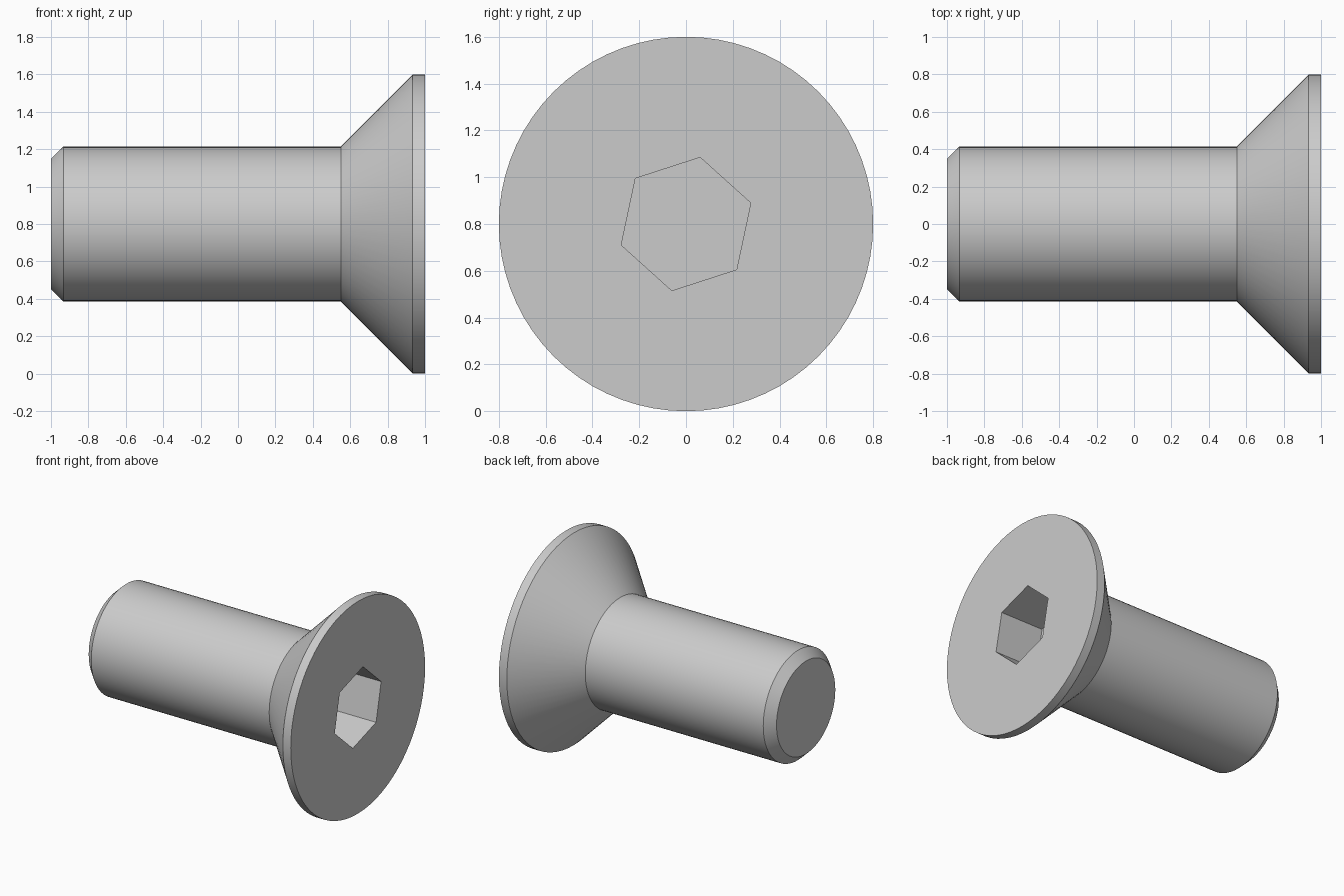
import bpy
import bmesh
import math

SEGMENTS = 72
AXIS_Z = 0.8
# Profile along the screw axis: (x, radius) from tip to head face
PROFILE = [(-1.0, 0.35), (-0.934, 0.414), (0.55, 0.414), (0.934, 0.8), (1.0, 0.8)]
SOCKET_RADIUS = 0.291
SOCKET_DEPTH = 0.36
SOCKET_TURN = math.radians(18)

cube = bpy.data.objects.get("Cube")
if cube:
    bpy.data.objects.remove(cube, do_unlink=True)

# Grey steel
steel = bpy.data.materials.new("grey_steel")
steel.use_nodes = True
colour = (0.6, 0.6, 0.6, 1.0)
steel.diffuse_color = colour
steel.node_tree.nodes["Principled BSDF"].inputs["Base Color"].default_value = colour

bm = bmesh.new()


def ring(x, radius, count, turn=0.0):
    """Circle of vertices around the screw axis."""
    angles = [turn + math.tau * i / count for i in range(count)]
    return [bm.verts.new((x, radius * math.cos(a), AXIS_Z + radius * math.sin(a)))
            for a in angles]


def bridge(a, b):
    """Quads between two rings of equal count."""
    n = len(a)
    for i in range(n):
        j = (i + 1) % n
        bm.faces.new((a[i], a[j], b[j], b[i]))


def loop_edges(verts):
    return [bm.edges.get((v, verts[i - 1])) for i, v in enumerate(verts)]


# Chamfered shank, conical head and thin rim
rings = [ring(x, r, SEGMENTS) for x, r in PROFILE]
for a, b in zip(rings, rings[1:]):
    bridge(a, b)
bm.faces.new(rings[0])

# Hexagonal socket with a flat floor
mouth = ring(1.0, SOCKET_RADIUS, 6, SOCKET_TURN)
floor = ring(1.0 - SOCKET_DEPTH, SOCKET_RADIUS, 6, SOCKET_TURN)
bridge(mouth, floor)
bm.faces.new(floor)

# Flat head face around the socket
bmesh.ops.triangle_fill(bm, use_beauty=True, use_dissolve=False,
                        edges=loop_edges(rings[-1]) + loop_edges(mouth))
bmesh.ops.recalc_face_normals(bm, faces=bm.faces[:])

mesh = bpy.data.meshes.new("countersunk_screw")
bm.to_mesh(mesh)
bm.free()
mesh.materials.append(steel)
screw = bpy.data.objects.new("countersunk_screw", mesh)
bpy.context.collection.objects.link(screw)

# Smooth sides with crisp edges
bpy.ops.object.select_all(action="DESELECT")
screw.select_set(True)
bpy.context.view_layer.objects.active = screw
bpy.ops.object.shade_smooth_by_angle(angle=math.radians(30))
